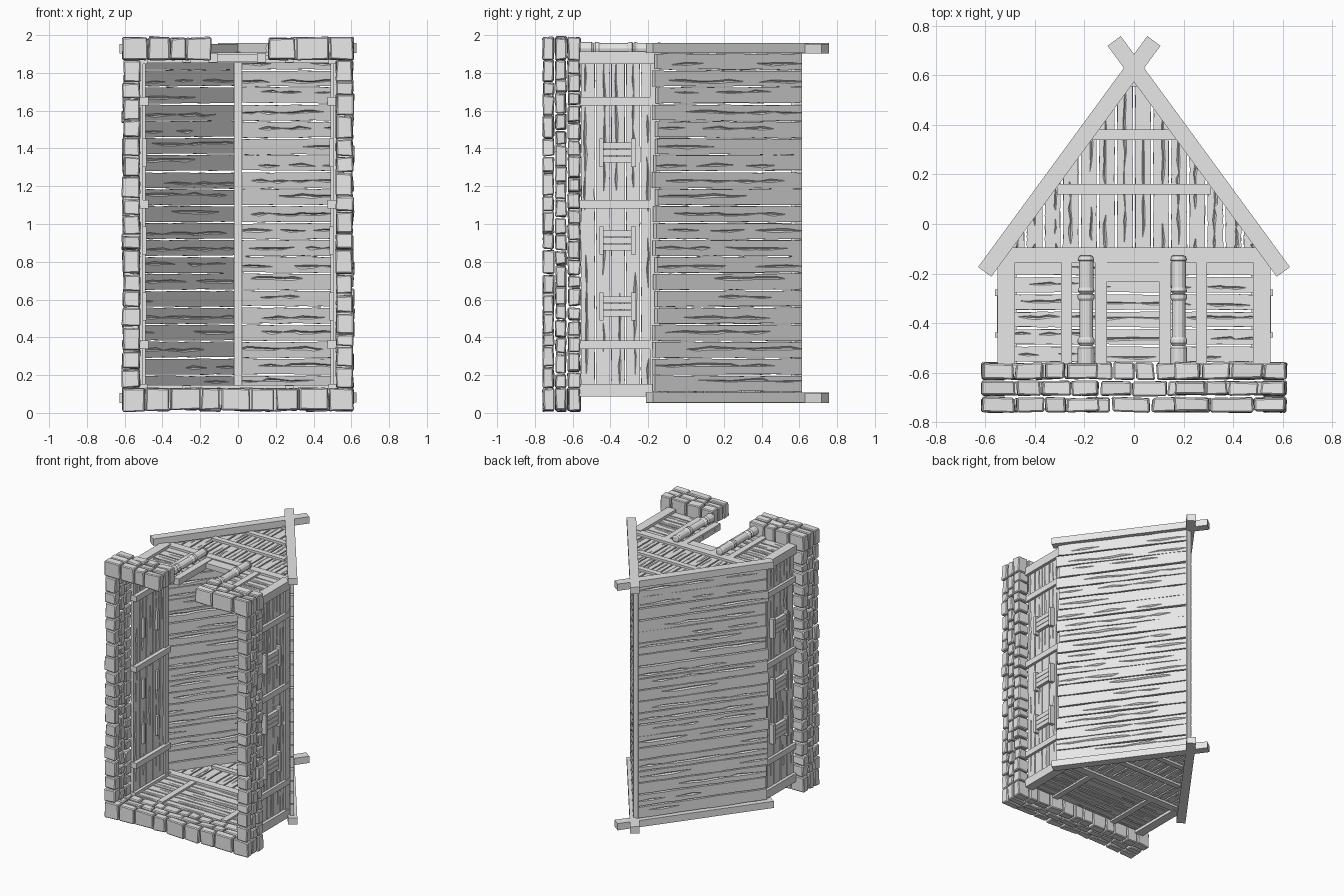
import bpy, bmesh, math, random
from mathutils import Vector as V

random.seed(7)
if "Cube" in bpy.data.objects:
    bpy.data.objects.remove(bpy.data.objects["Cube"])

grey = bpy.data.materials.new("plain grey")
grey.use_nodes = True
grey.diffuse_color = (0.8, 0.8, 0.8, 1)
grey.node_tree.nodes["Principled BSDF"].inputs["Base Color"].default_value = (0.8, 0.8, 0.8, 1)

X, Y, Z = V((1, 0, 0)), V((0, 1, 0)), V((0, 0, 1))
rnd = random.uniform


def finish(bm, name, bevel=0):
    bmesh.ops.recalc_face_normals(bm, faces=bm.faces)
    me = bpy.data.meshes.new(name)
    bm.to_mesh(me)
    bm.free()
    me.materials.append(grey)
    ob = bpy.data.objects.new(name, me)
    bpy.context.collection.objects.link(ob)
    if bevel:
        mod = ob.modifiers.new("worn_edges", 'BEVEL')
        mod.width, mod.segments = bevel, 1
    return ob


def plank(bm, a, b, side, width, thick, slant=0, cracks=True):
    """Weathered board from a to b, with V-shaped splits on both broad faces."""
    a, b = V(a), V(b)
    along = (b - a).normalized()
    length = (b - a).length
    normal = along.cross(side).normalized()
    n = 10 if cracks else 1
    centre, rings = rnd(-0.2, 0.2), []
    for i in range(n + 1):
        s = i / n
        inner = cracks and 0 < i < n
        if inner:
            s += rnd(-0.03, 0.03)
        half = width / 2 * (rnd(0.9, 1.0) if cracks else 1)
        gap = rnd(0.05, 0.12) * width if inner and random.random() < 0.45 else 0.001
        c = centre * width + (rnd(-0.06, 0.06) * width if inner else 0)
        deep = min(0.35 * thick, gap * 1.5) if gap > 0.001 else 0
        front = [(-half, 0), (c - gap, 0), (c, deep), (c + gap, 0), (half, 0)]
        pts = [(v, thick / 2 - d) for v, d in front] + [(v, d - thick / 2) for v, d in front[::-1]]
        rings.append([bm.verts.new(a + along * (s * length + slant * v * s) + side * v + normal * t)
                      for v, t in pts])
    m = len(rings[0])
    for r, q in zip(rings, rings[1:]):
        for k in range(m):
            bm.faces.new((r[k], r[(k + 1) % m], q[(k + 1) % m], q[k]))
    bm.faces.new(rings[0][::-1])
    bm.faces.new(rings[-1])


def beam(bm, a, b, side, width, thick):
    plank(bm, a, b, side, width, thick, cracks=False)


def stone(bm, lo, hi):
    """Rough block with slightly shifted corners."""
    lo, hi = V(lo), V(hi)
    mid, size = (lo + hi) / 2, hi - lo
    for v in bmesh.ops.create_cube(bm, size=1)["verts"]:
        v.co = mid + V([v.co[k] * size[k] + rnd(-0.005, 0.005) for k in range(3)])


def spans(start, end, step):
    """Uneven cuts of a run into stone lengths."""
    n = max(1, round((end - start) / step))
    cuts = [start + (end - start) * i / n for i in range(n + 1)]
    cuts[1:-1] = [c + rnd(-0.2, 0.2) * step for c in cuts[1:-1]]
    return list(zip(cuts, cuts[1:]))


# Stone foundation: three courses round the plan, open at the doorway
bm = bmesh.new()
for row, (y0, y1) in enumerate([(-0.757, -0.7), (-0.69, -0.635), (-0.625, -0.56)]):
    g = 0.004
    for x0, x1, z0, z1 in [(-0.615, 0.615, 0.008, 0.13),
                           (-0.615, -0.14, 1.87, 1.992), (0.16, 0.615, 1.87, 1.992)]:
        for p, q in spans(x0, x1, 0.13 - 0.012 * row):
            out = rnd(0, 0.01)
            lo, hi = (z0 + out, z1) if z0 < 1 else (z0, z1 - out)
            stone(bm, (p + g, y0, lo), (q - g, y1, hi))
    for sx in (-1, 1):
        for p, q in spans(0.13, 1.87, 0.1 - 0.006 * row):
            edges = sorted((sx * 0.52, sx * (0.615 - rnd(0, 0.012))))
            stone(bm, (edges[0], y0, p + g), (edges[1], y1, q - g))
finish(bm, "stone_foundation", 0.006)

# Roof boards running from eaves to ridge
for sx, name in ((1, "left"), (-1, "right")):
    bm = bmesh.new()
    count, z0, z1 = 20, 0.11, 1.905
    step = (z1 - z0) / count
    for i in range(count):
        z = z0 + (i + 0.5) * step
        low = rnd(-0.012, 0.008)
        plank(bm, (sx * (0.575 - low * 0.73), -0.162 + low, z), (sx * 0.012, 0.607, z + rnd(-0.004, 0.004)),
              Z, step * 0.97, 0.026)
    finish(bm, "roof_boards_" + name)

# Ridge beam and crossed gable rafters
bm = bmesh.new()
beam(bm, (0, 0.585, 0.1), (0, 0.585, 1.91), X, 0.04, 0.06)
finish(bm, "ridge_beam")
for z, name in ((0.08, "back"), (1.93, "front")):
    bm = bmesh.new()
    for sx in (-1, 1):
        along = V((sx * 0.68, -0.93, 0)).normalized()
        zz = z + sx * 0.002
        beam(bm, (-sx * 0.08, 0.738, zz), (sx * 0.602, -0.193, zz), along.cross(Z), 0.066, 0.052)
    finish(bm, name + "_crossed_rafters")

# Gable walls: upright boards above, level boards below
for z, name in ((0.12, "back"), (1.88, "front")):
    bm = bmesh.new()
    count = 14
    step = 1.02 / count
    for i in range(count):
        x = -0.51 + (i + 0.5) * step
        slope = -1.368 if x > 0 else 1.368
        plank(bm, (x, -0.13, z), (x, 0.6 - 1.368 * abs(x), z), X, step * 0.9, 0.022, slope)
    for i in range(6):
        y = -0.525 + i * 0.07
        runs = [(-0.5, -0.11), (0.1, 0.5)] if name == "front" and y < -0.24 else [(-0.5, 0.5)]
        for p, q in runs:
            plank(bm, (p, y, z), (q, y, z), Y, 0.064, 0.022)
    finish(bm, name + "_wall_boards")

    bm = bmesh.new()
    for y, half, w in ((0.36, 0.17, 0.042), (0.14, 0.31, 0.042), (-0.125, 0.53, 0.06)):
        beam(bm, (-half, y, z), (half, y, z), Y, w, 0.055)
    for x, w in ((0.515, 0.07), (0.272, 0.046)):
        for sx in (-1, 1):
            beam(bm, (sx * x, -0.565, z), (sx * x, -0.13, z), X, w, 0.064 if w > 0.05 else 0.05)
    if name == "front":
        for x in (-0.133, 0.125):
            beam(bm, (x, -0.565, z), (x, -0.13, z), X, 0.048, 0.05)
        beam(bm, (-0.13, -0.19, z), (0.13, -0.19, z), Y, 0.085, 0.04)
    finish(bm, name + "_wall_frame")

# Turned porch columns
profile = [(-0.565, 0.034), (-0.5, 0.034), (-0.49, 0.026), (-0.48, 0.034), (-0.465, 0.034), (-0.455, 0.027),
           (-0.31, 0.027), (-0.3, 0.034), (-0.285, 0.034), (-0.28, 0.025), (-0.27, 0.034), (-0.255, 0.029),
           (-0.15, 0.029), (-0.145, 0.033), (-0.13, 0.028), (-0.125, 0.018)]
for x, name in ((0.18, "left"), (-0.193, "right")):
    bm = bmesh.new()
    sides = 12
    rings = [[bm.verts.new((x + r * math.cos(k * math.tau / sides), y, 1.93 + r * math.sin(k * math.tau / sides)))
              for k in range(sides)] for y, r in profile]
    for r, q in zip(rings, rings[1:]):
        for k in range(sides):
            bm.faces.new((r[k], r[(k + 1) % sides], q[(k + 1) % sides], q[k]))
    bm.faces.new(rings[0])
    bm.faces.new(rings[-1])
    finish(bm, "porch_column_" + name)

# Side walls: long boards, posts, top plate and shuttered windows
for sx, name in ((1, "left"), (-1, "right")):
    bm = bmesh.new()
    for i in range(5):
        y = -0.52 + i * 0.08
        for p, q in ((0.14, 1.0), (1.0, 1.86)):
            plank(bm, (sx * 0.515, y, p), (sx * 0.515, y, q), Y, 0.076, 0.024)
    finish(bm, "side_boards_" + name)

    bm = bmesh.new()
    for z in (0.36, 1.105, 1.65):
        beam(bm, (sx * 0.51, -0.565, z), (sx * 0.51, -0.14, z), Z, 0.044, 0.074)
    beam(bm, (sx * 0.515, -0.165, 0.1), (sx * 0.515, -0.165, 1.9), Y, 0.05, 0.05)
    finish(bm, "side_frame_" + name)

    bm = bmesh.new()
    for z in (0.563, 0.913, 1.378):
        for y, w in ((-0.278, 0.026), (-0.447, 0.02)):
            beam(bm, (sx * 0.523, y, z - 0.075), (sx * 0.523, y, z + 0.075), Y, w, 0.076)
        for k in (-1, 0, 1):
            beam(bm, (sx * 0.535, -0.45, z + k * 0.036), (sx * 0.535, -0.28, z + k * 0.036), Z, 0.033, 0.034)
    finish(bm, "window_shutters_" + name)
